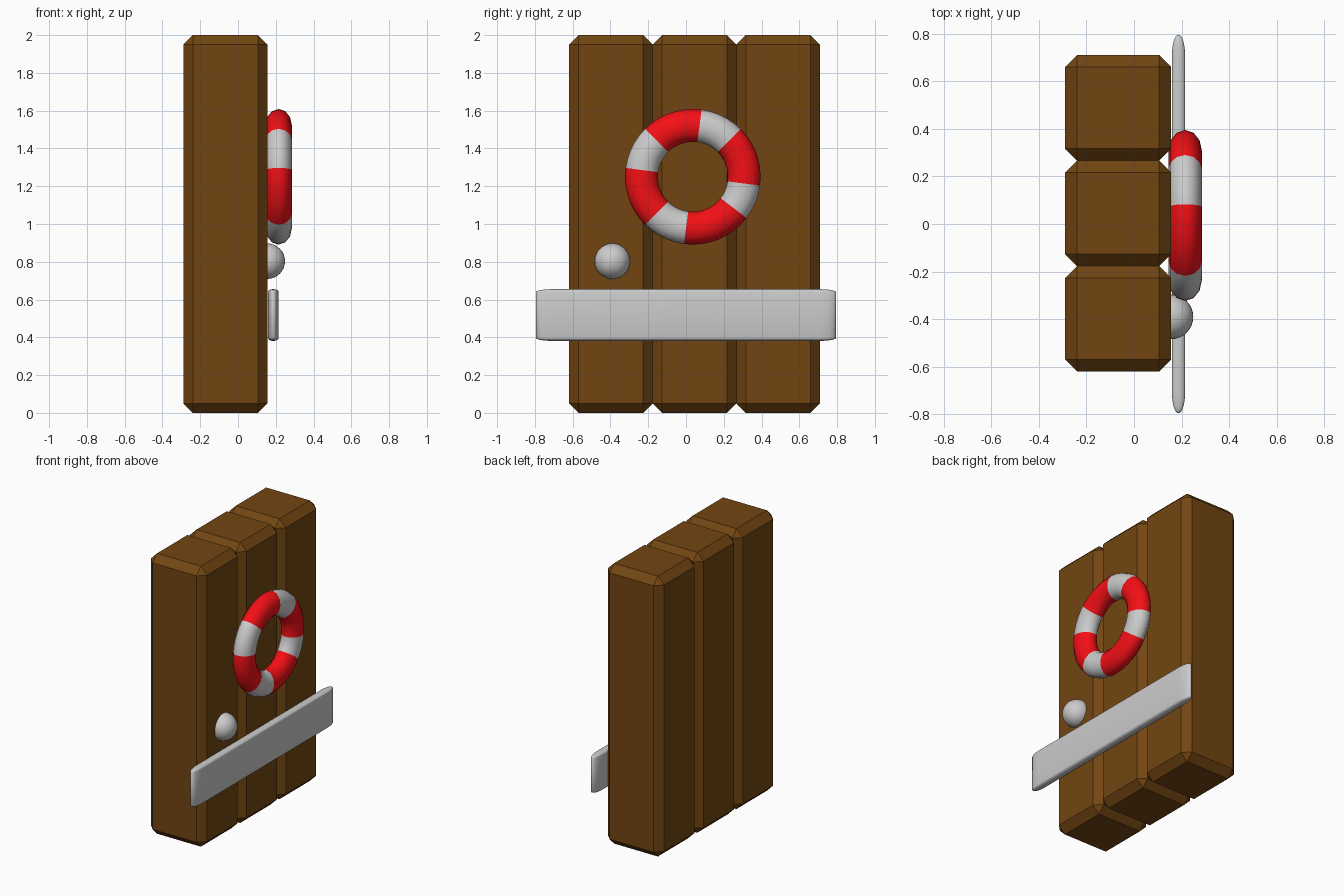
import bpy, bmesh, math
from mathutils import Vector

if "Cube" in bpy.data.objects:
    bpy.data.objects.remove(bpy.data.objects["Cube"])


def material(name, rgb):
    m = bpy.data.materials.new(name)
    m.diffuse_color = (*rgb, 1)
    m.use_nodes = True
    m.node_tree.nodes["Principled BSDF"].inputs["Base Color"].default_value = m.diffuse_color
    return m


def add_object(name, bm, mats=(), smooth=False):
    bmesh.ops.recalc_face_normals(bm, faces=bm.faces)
    for f in bm.faces:
        f.smooth = smooth
    me = bpy.data.meshes.new(name)
    bm.to_mesh(me)
    bm.free()
    for m in mats:
        me.materials.append(m)
    ob = bpy.data.objects.new(name, me)
    bpy.context.collection.objects.link(ob)
    return ob


def bevelled_box(name, center, size, bevel, segments, mats=(), smooth=False):
    """Box whose bevel may have a different width along each axis."""
    bm = bmesh.new()
    bmesh.ops.create_cube(bm, size=1)
    bmesh.ops.scale(bm, vec=[s / b for s, b in zip(size, bevel)], verts=bm.verts)
    bmesh.ops.bevel(bm, geom=bm.edges[:], offset=1, segments=segments,
                    profile=0.5, affect='EDGES')
    bmesh.ops.scale(bm, vec=bevel, verts=bm.verts)
    bmesh.ops.translate(bm, vec=center, verts=bm.verts)
    return add_object(name, bm, mats, smooth)


wood = material("wood", (0.168, 0.06, 0.006))
red = material("red", (0.9, 0.005, 0.008))
white = material("white", (0.8, 0.8, 0.8))

# three chamfered planks side by side
for i in range(3):
    bevelled_box(f"plank_{i + 1}", (-0.067, -0.398 + 0.443 * i, 1.0),
                 (0.445, 0.443, 2.0), (0.05, 0.05, 0.05), 1, [wood])

# flat rail with soft ends
bevelled_box("rail", (0.187, 0, 0.518), (0.056, 1.59, 0.274),
             (0.0265, 0.09, 0.016), 5, smooth=True)

# round knob
bm = bmesh.new()
bmesh.ops.create_uvsphere(bm, u_segments=32, v_segments=16, radius=0.094)
bmesh.ops.translate(bm, vec=(0.155, -0.39, 0.803), verts=bm.verts)
add_object("knob", bm, smooth=True)

# striped life ring: flattened torus, stripes counted in segments from 45 degrees
MAJOR, MINOR = 48, 12
stripes = []
for count, slot in ((5, 1), (7, 0), (5, 1), (7, 0), (5, 1), (8, 0), (4, 1), (7, 0)):
    stripes += [slot] * count
bm = bmesh.new()
rings = []
for i in range(MAJOR):
    a = math.radians(45) + math.tau * i / MAJOR
    ring = []
    for j in range(MINOR):
        t = math.tau * j / MINOR
        r = 0.272 + 0.087 * math.cos(t)
        ring.append(bm.verts.new(Vector((0.215 + 0.07 * math.sin(t),
                                         0.036 + r * math.cos(a),
                                         1.25 + r * math.sin(a)))))
    rings.append(ring)
for i in range(MAJOR):
    p, q = rings[i], rings[(i + 1) % MAJOR]
    for j in range(MINOR):
        k = (j + 1) % MINOR
        bm.faces.new((p[j], q[j], q[k], p[k])).material_index = stripes[i]
add_object("life_ring", bm, [red, white], smooth=True)
